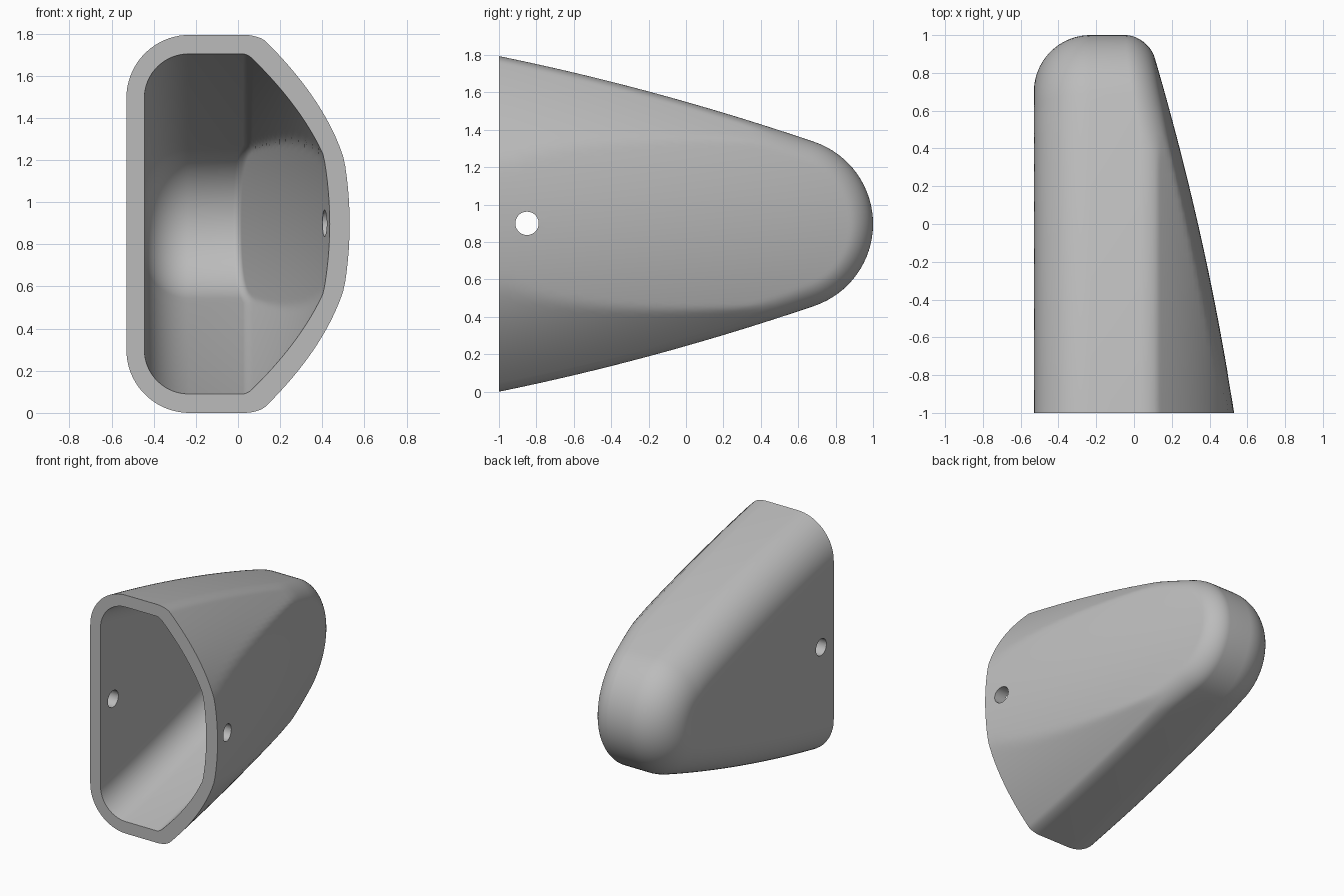
import bpy, bmesh
from math import sin, cos, radians, sqrt

cube = bpy.data.objects.get("Cube")
if cube:
    bpy.data.objects.remove(cube, do_unlink=True)

MID_Z = 0.897        # height of the symmetry plane
NOSE_Y = 0.537       # centre of the rounded end
ARC, SIDE, DEPTH = 16, 24, 30


def profile(radius, front_half):
    """Side outline (y, height above mid plane) from top front round to bottom front."""
    end = radians(71)
    ye, ze, slope = NOSE_Y + radius * cos(end), radius * sin(end), 0.34
    run = ye + 1
    bow = (ze + slope * run - front_half) / run ** 2
    top = []
    for i in range(SIDE):
        u = run * (1 - i / SIDE)
        top.append((ye - u, ze + slope * u - bow * u * u))
    for i in range(ARC):
        a = end * (1 - i / ARC)
        top.append((NOSE_Y + radius * cos(a), radius * sin(a)))
    return top + [(NOSE_Y + radius, 0)] + [(y, -h) for y, h in reversed(top)]


def rounding(d, r):
    """Setback of a filleted edge at distance d from the outline."""
    return r * (1 - sqrt(max(0, 1 - (1 - d / r) ** 2))) if d < r else 0


def right_x(y, h, d, wall):
    """Curved face: sloping flanks meeting a gently bowed centre."""
    flank_round = 0.03 if wall == 0 else 0.02
    flank = 0.1 + 1.05 * d - 0.62 * d * d - 0.62 * wall
    flank -= rounding(d, flank_round) * (2.3 if wall == 0 else 1)
    u = y + 1
    centre = 0.53 - 0.154 * u - 0.037 * u * u - 0.28 * h * h - 1.05 * wall
    return min(flank, centre - rounding(d, 0.12 - wall))


def skin(bm, wall):
    """Rows of vertices: flat side, outline, then curved side."""
    rows = []
    for py, ph in profile(0.463 - wall, MID_Z - wall):
        my = min(py, NOSE_Y)
        size = sqrt((py - my) ** 2 + ph ** 2)
        flat, curved = [], []
        for k in range(DEPTH + 1):
            t = (k / DEPTH) ** 2
            y, h, d = py + (my - py) * t, ph * (1 - t), size * t
            lx = -0.53 + 0.95 * wall + rounding(d, 0.3 - wall)
            flat.append(bm.verts.new((lx, y, MID_Z + h)))
            curved.append(bm.verts.new((right_x(y, h, d, wall), y, MID_Z + h)))
        rows.append(flat[::-1] + curved)
    for a, b in zip(rows, rows[1:]):
        for k in range(len(a) - 1):
            bm.faces.new((a[k], a[k + 1], b[k + 1], b[k]))
    return rows


# Hollow shell with a flat front rim
bm = bmesh.new()
outer, inner = skin(bm, 0), skin(bm, 0.09)
for e in (0, -1):
    for k in range(len(outer[e]) - 1):
        bm.faces.new((outer[e][k], outer[e][k + 1], inner[e][k + 1], inner[e][k]))
bmesh.ops.remove_doubles(bm, verts=bm.verts, dist=0.00002)
bmesh.ops.recalc_face_normals(bm, faces=bm.faces)
mesh = bpy.data.meshes.new("cover_shell")
bm.to_mesh(mesh)
bm.free()
shell = bpy.data.objects.new("cover_shell", mesh)
bpy.context.collection.objects.link(shell)

# Plain grey
grey = bpy.data.materials.new("plain_grey")
grey.use_nodes = True
colour = (0.5, 0.5, 0.5, 1)
grey.diffuse_color = colour
grey.node_tree.nodes["Principled BSDF"].inputs["Base Color"].default_value = colour
mesh.materials.append(grey)

# Fixing hole through both side walls
bpy.ops.mesh.primitive_cylinder_add(vertices=40, radius=0.0625, depth=2,
                                    location=(0, -0.85, MID_Z + 0.003),
                                    rotation=(0, radians(90), 0))
cutter = bpy.context.object
cutter.name = "hole_cutter"
cutter.hide_render = True
cutter.data.materials.append(grey)
cut = shell.modifiers.new("fixing_hole", "BOOLEAN")
cut.object, cut.operation, cut.solver = cutter, "DIFFERENCE", "EXACT"

bpy.ops.object.select_all(action="DESELECT")
bpy.context.view_layer.objects.active = shell
shell.select_set(True)
bpy.ops.object.modifier_apply(modifier=cut.name)
bpy.data.objects.remove(cutter, do_unlink=True)
bpy.ops.object.shade_smooth_by_angle(angle=radians(35))
